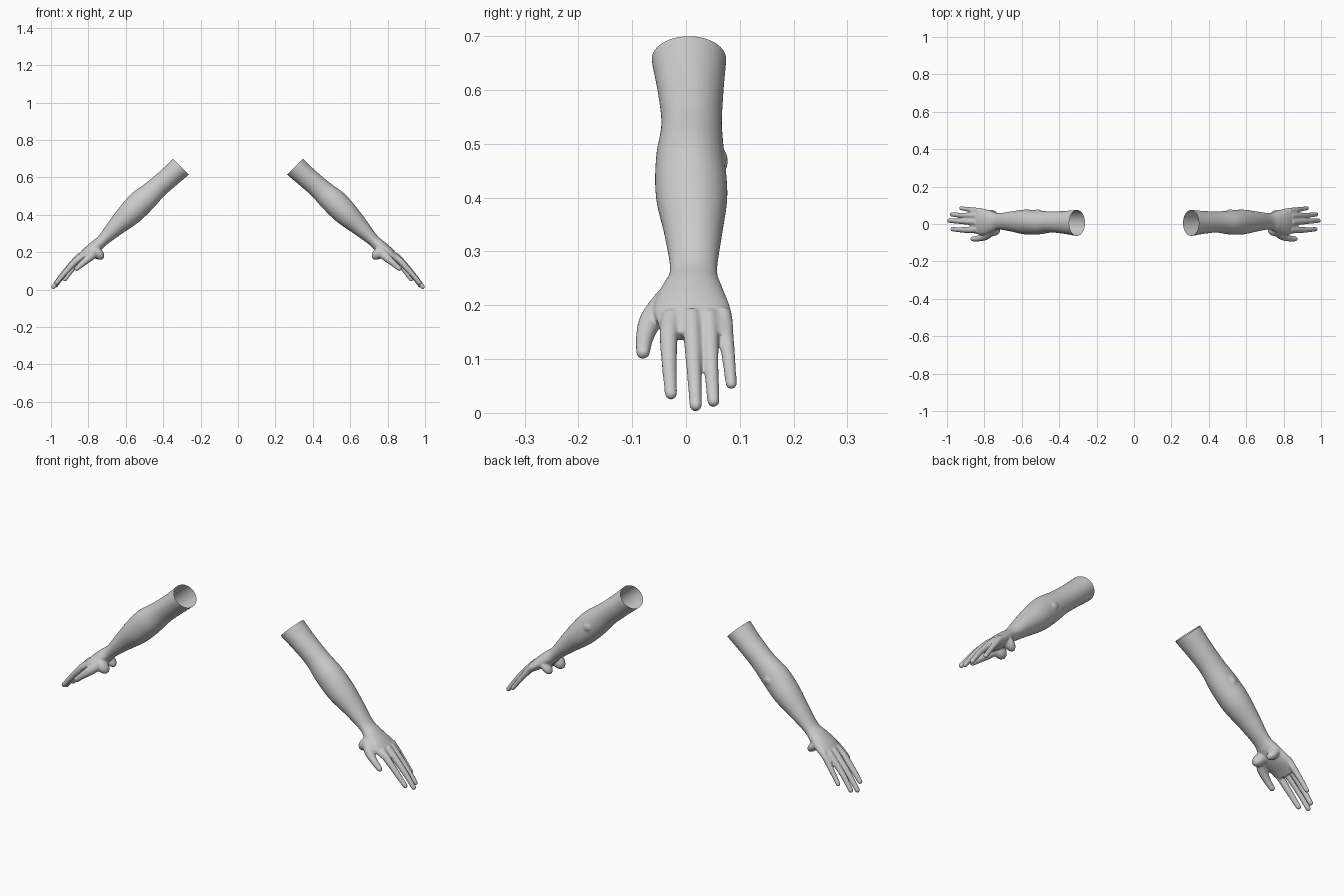
import bpy, bmesh
from math import sin, cos, pi
from mathutils import Vector, Matrix

if "Cube" in bpy.data.objects:
    bpy.data.objects.remove(bpy.data.objects["Cube"])

SEG = 32


def spline(rows, steps=6):
    """Catmull-Rom interpolation of rows of numbers."""
    out = []
    for i in range(len(rows) - 1):
        p = [rows[max(0, min(len(rows) - 1, i + k))] for k in (-1, 0, 1, 2)]
        for s in range(steps):
            t = s / steps
            out.append([0.5 * (2 * b + (c - a) * t + (2 * a - 5 * b + 4 * c - d) * t * t
                               + (3 * b - a - 3 * c + d) * t ** 3) for a, b, c, d in zip(*p)])
    return out + [list(rows[-1])]


def loft(bm, rings):
    """Skin closed rings given as (centre, u radius vector, v radius vector)."""
    loops = [[bm.verts.new(c + u * cos(2 * pi * k / SEG) + v * sin(2 * pi * k / SEG))
              for k in range(SEG)] for c, u, v in rings]
    for a, b in zip(loops, loops[1:]):
        for k in range(SEG):
            n = (k + 1) % SEG
            bm.faces.new((a[k], a[n], b[n], b[k]))
    bm.faces.new(loops[0][::-1])
    bm.faces.new(loops[-1])


def digit(bm, pts):
    """Tapered, round-tipped tube through (x, y, z, radius) points."""
    rows = spline(pts)
    d = (Vector(pts[-1][:3]) - Vector(pts[-2][:3])).normalized()
    u = d.cross(Vector((0, 1, 0))).normalized()
    v = d.cross(u)
    rings = [(Vector(r[:3]), u * r[3], v * r[3]) for r in rows]
    tip, r = Vector(pts[-1][:3]), pts[-1][3]
    for k in range(1, 6):
        a = k * pi / 2 / 5.3
        rings.append((tip + d * r * sin(a), u * r * cos(a), v * r * cos(a)))
    loft(bm, rings)


def ball(bm, c, size):
    m = Matrix.Translation(c) @ Matrix.Rotation(pi / 4, 4, 'Y') @ Matrix.Diagonal((*size, 1))
    bmesh.ops.create_uvsphere(bm, u_segments=24, v_segments=16, radius=1, matrix=m)


bm = bmesh.new()

# arm and palm sections: top x, top z, bottom x, bottom z, front y, back y
sections = [
    (.317, .73, .232, .645, -.064, .075),
    (.347, .70, .262, .615, -.064, .075),
    (.412, .638, .325, .562, -.053, .070),
    (.490, .572, .395, .500, -.046, .067),
    (.567, .515, .460, .428, -.056, .072),
    (.630, .445, .532, .360, -.056, .077),
    (.690, .365, .622, .298, -.040, .067),
    (.745, .288, .702, .240, -.030, .058),
    (.785, .255, .738, .205, -.046, .068),
    (.826, .218, .785, .173, -.060, .082),
    (.862, .178, .832, .148, -.052, .088),
    (.882, .152, .858, .132, -.046, .085),
]
rings = []
for tx, tz, bx, bz, y0, y1 in spline(sections):
    rings.append((Vector(((tx + bx) / 2, (y0 + y1) / 2, (tz + bz) / 2)),
                  Vector(((tx - bx) / 2, 0, (tz - bz) / 2)), Vector((0, (y1 - y0) / 2, 0))))
loft(bm, rings)

# elbow bump, thumb pad and heel of the palm
ball(bm, (.515, .052, .468), (.034, .026, .026))
ball(bm, (.752, -.032, .197), (.028, .032, .045))
ball(bm, (.765, .048, .196), (.022, .028, .045))

# thumb and four fingers
digit(bm, [(.755, -.030, .212, .028), (.790, -.062, .176, .023),
           (.828, -.076, .143, .017), (.862, -.080, .113, .013)])
digit(bm, [(.835, -.028, .182, .018), (.875, -.032, .145, .017),
           (.926, -.031, .089, .014), (.971, -.028, .036, .0115)])
digit(bm, [(.840, .010, .185, .018), (.880, .012, .145, .017),
           (.938, .015, .080, .014), (.988, .018, .014, .0115)])
digit(bm, [(.838, .043, .183, .017), (.875, .045, .145, .016),
           (.928, .047, .085, .0135), (.974, .051, .022, .0115)])
digit(bm, [(.825, .068, .188, .016), (.855, .073, .150, .015),
           (.890, .079, .103, .0125), (.925, .084, .054, .0105)])

bmesh.ops.recalc_face_normals(bm, faces=bm.faces)
mesh = bpy.data.meshes.new("right_arm")
bm.to_mesh(mesh)
bm.free()
arm = bpy.data.objects.new("right_arm", mesh)
bpy.context.collection.objects.link(arm)

# fuse the parts into one smooth skin
rm = arm.modifiers.new("fuse", 'REMESH')
rm.mode = 'VOXEL'
rm.voxel_size = .0036
sm = arm.modifiers.new("soften", 'SMOOTH')
sm.factor, sm.iterations = .5, 7
skin = bpy.data.meshes.new_from_object(arm.evaluated_get(bpy.context.evaluated_depsgraph_get()))
arm.modifiers.clear()

# cut the upper arm open
bm = bmesh.new()
bm.from_mesh(skin)
bmesh.ops.bisect_plane(bm, geom=bm.verts[:] + bm.edges[:] + bm.faces[:],
                       plane_co=(.305, 0, .658), plane_no=(-1, 0, 1), clear_outer=True)
for f in bm.faces:
    f.smooth = True
bm.to_mesh(skin)
arm.data = skin

# mirrored left arm
bmesh.ops.scale(bm, vec=(-1, 1, 1), verts=bm.verts)
bmesh.ops.reverse_faces(bm, faces=bm.faces)
left = bpy.data.meshes.new("left_arm")
bm.to_mesh(left)
bm.free()
bpy.context.collection.objects.link(bpy.data.objects.new("left_arm", left))
